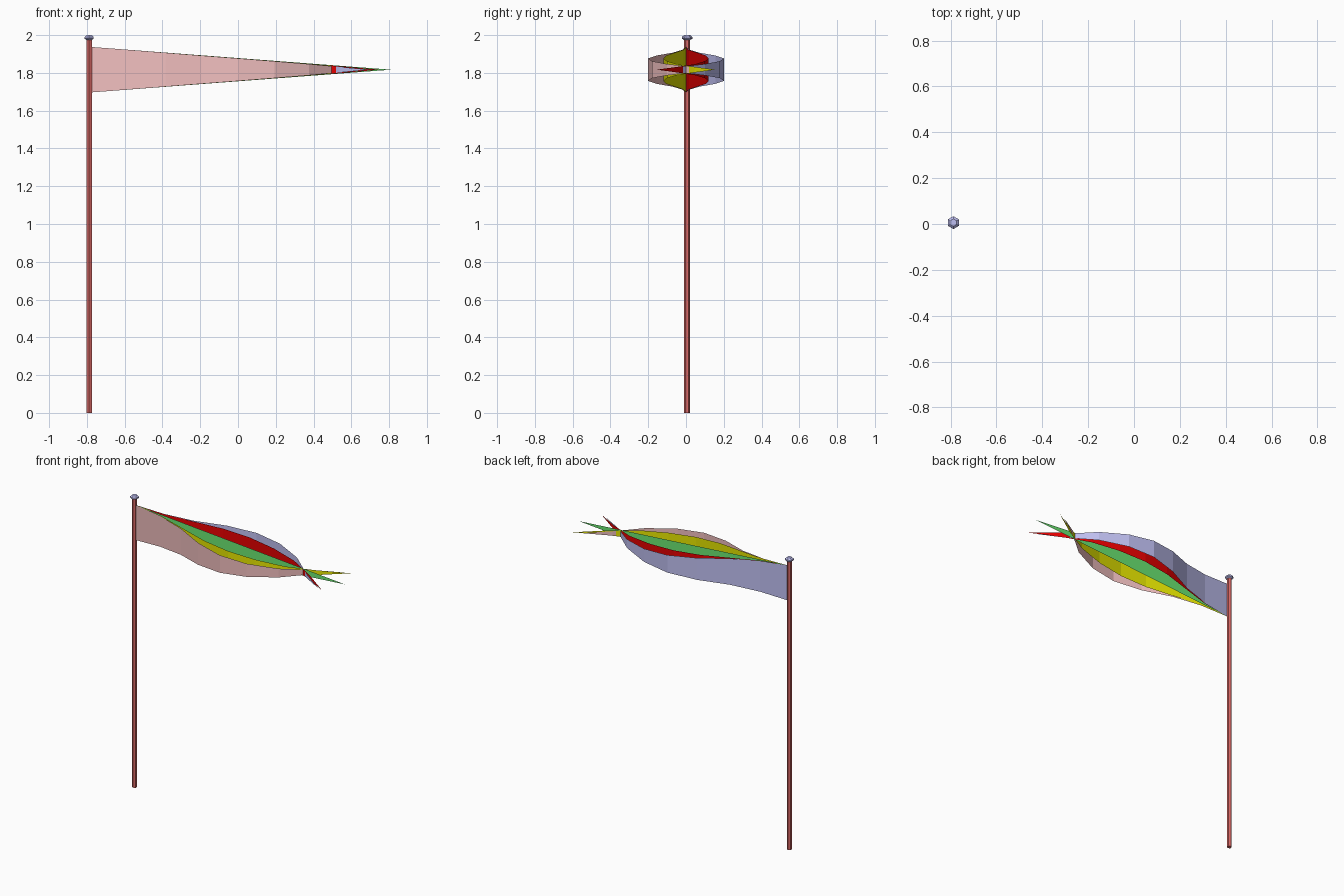
import bpy, math

if "Cube" in bpy.data.objects:
    bpy.data.objects.remove(bpy.data.objects["Cube"])

POLE_X, POLE_Y = -0.788, 0.006
FLAG_X, FLAG_Z, HALF = -0.773, 1.817, 0.12


def material(name, rgb):
    m = bpy.data.materials.new(name)
    m.diffuse_color = (*rgb, 1)
    m.use_nodes = True
    m.node_tree.nodes["Principled BSDF"].inputs["Base Color"].default_value = m.diffuse_color
    return m


def build(name, verts, faces, mat):
    me = bpy.data.meshes.new(name)
    me.from_pydata(verts, [], faces)
    me.materials.append(mat)
    ob = bpy.data.objects.new(name, me)
    bpy.context.collection.objects.link(ob)
    return ob


def lathe(name, profile, mat, sides=6):
    # six-sided turned shape with closed ends
    verts = [(POLE_X + r * math.cos(a), POLE_Y + r * math.sin(a), z)
             for r, z in profile
             for a in [math.pi / 6 + 2 * math.pi * i / sides for i in range(sides)]]
    faces = [(k * sides + i, k * sides + (i + 1) % sides,
              (k + 1) * sides + (i + 1) % sides, (k + 1) * sides + i)
             for k in range(len(profile) - 1) for i in range(sides)]
    faces += [tuple(reversed(range(sides))),
              tuple(range(len(verts) - sides, len(verts)))]
    return build(name, verts, faces, mat)


def pennant(name, dists, sways, mat):
    # upright tapering sheet, bent sideways, ending in a point
    n = len(dists) - 1
    verts = []
    for i in range(n):
        h = HALF * (1 - i / n)
        verts += [(FLAG_X + dists[i], sways[i], FLAG_Z - h),
                  (FLAG_X + dists[i], sways[i], FLAG_Z + h)]
    verts.append((FLAG_X + dists[n], sways[n], FLAG_Z))
    faces = [(2 * i, 2 * i + 2, 2 * i + 3, 2 * i + 1) for i in range(n - 1)]
    faces.append((2 * n - 2, 2 * n, 2 * n - 1))
    return build(name, verts, faces, mat)


pink = material("pink", (0.88, 0.52, 0.52))
lavender = material("lavender", (0.52, 0.52, 0.88))
yellow = material("yellow", (0.8, 0.8, 0.0))
red = material("red", (0.8, 0.0, 0.0))
green = material("green", (0.15, 0.8, 0.17))
wood = material("pole_red", (0.7, 0.14, 0.13))

# pole and finial
lathe("pole", [(0.016, 0), (0.016, 1.978)], wood)
lathe("finial", [(0.016, 1.974), (0.028, 1.981), (0.028, 1.990), (0.016, 2.0)], lavender)

# five pennant positions fanned out from the pole
wide_d = [0, .197, .39, .58, .775, .965, 1.15, 1.31, 1.47]
wide_y = [0, .02, .07, .155, .2, .18, .1, -.03, -.135]
mid_d = [0, .197, .393, .585, .78, .975, 1.165, 1.35, 1.52]
mid_y = [0, .015, .06, .105, .12, .1, .05, -.045, -.155]
for side, outer, inner in ((-1, pink, yellow), (1, lavender, red)):
    label = "front" if side < 0 else "back"
    pennant(f"{label}_outer_pennant", wide_d, [side * y for y in wide_y], outer)
    pennant(f"{label}_inner_pennant", mid_d, [side * y for y in mid_y], inner)
pennant("straight_pennant", [1.585 * i / 8 for i in range(9)], [0] * 9, green)
